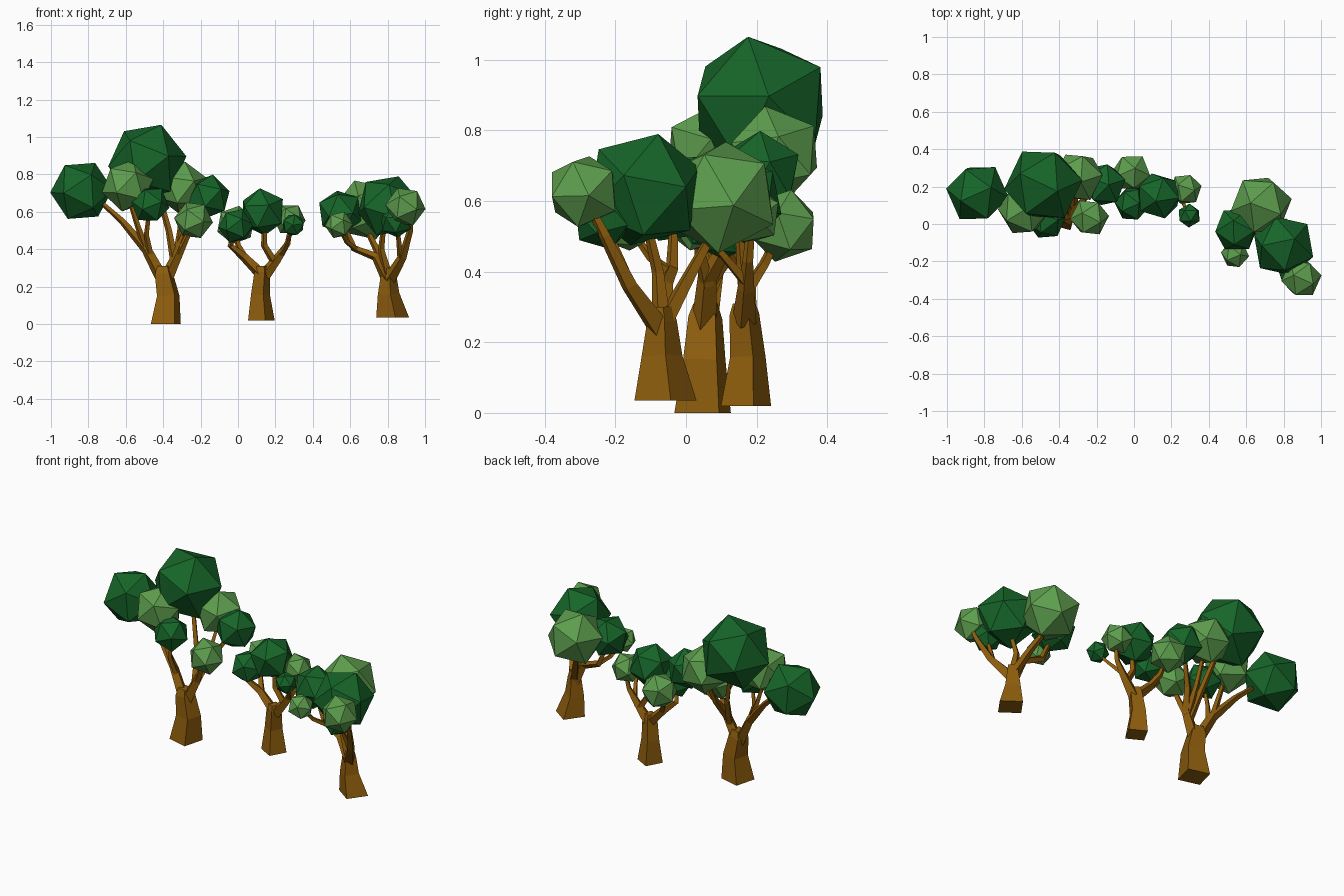
import bpy, bmesh, math, random
from mathutils import Vector, Matrix, Euler

random.seed(4)


def material(name, rgb):
    m = bpy.data.materials.new(name)
    m.diffuse_color = (*rgb, 1)
    return m


BARK = material("bark", (0.27, 0.11, 0.004))
DARK = material("dark_leaf", (0.008, 0.13, 0.022))
LIGHT = material("light_leaf", (0.11, 0.34, 0.075))


def finish(bm, name, mat):
    bmesh.ops.recalc_face_normals(bm, faces=bm.faces)
    me = bpy.data.meshes.new(name)
    bm.to_mesh(me)
    bm.free()
    me.materials.append(mat)
    bpy.context.collection.objects.link(bpy.data.objects.new(name, me))


# four-sided tapered limb through points (x, y, z, half extent)
def limb(bm, pts, turn=0.0):
    rings = []
    P = [Vector(p[:3]) for p in pts]
    shrink = math.cos(turn) + abs(math.sin(turn))
    for i, p in enumerate(P):
        d = (P[min(i + 1, len(P) - 1)] - P[max(i - 1, 0)]).normalized()
        if p.z < 0.1:
            d = Vector((0, 0, 1))
        side = Vector((0, 1, 0)).cross(d).normalized()
        up = d.cross(side)
        r = pts[i][3] * math.sqrt(2) / shrink
        ring = []
        for k in range(4):
            a = math.pi / 4 + k * math.pi / 2 + turn
            ring.append(bm.verts.new(p + side * r * math.cos(a) + up * r * math.sin(a)))
        rings.append(ring)
    for a, b in zip(rings, rings[1:]):
        for k in range(4):
            bm.faces.new((a[k], a[(k + 1) % 4], b[(k + 1) % 4], b[k]))
    bm.faces.new(rings[0][::-1])
    bm.faces.new(rings[-1])


def leaf_ball(name, x, y, z, r, mat):
    bm = bmesh.new()
    rot = Euler([random.uniform(0, 6.28) for _ in range(3)]).to_matrix().to_4x4()
    bmesh.ops.create_icosphere(bm, subdivisions=1, radius=r * 1.03,
                               matrix=Matrix.Translation((x, y, z)) @ rot)
    finish(bm, name, mat)


# first limb is the trunk, the rest are branches
def tree(name, limbs, balls, turn):
    bm = bmesh.new()
    for i, pts in enumerate(limbs):
        limb(bm, pts, turn if i == 0 else 0.5)
    finish(bm, name + "_trunk", BARK)
    for i, b in enumerate(balls):
        leaf_ball(f"{name}_foliage_{i + 1}", *b)


# large left tree
tree("large_tree", [
    [(-.386, .047, 0, .080), (-.373, .052, .15, .060), (-.397, .055, .27, .048), (-.397, .055, .31, .034)],
    [(-.405, .055, .24, .034), (-.49, .08, .40, .027), (-.62, .12, .55, .017), (-.72, .14, .64, .012)],
    [(-.485, .08, .38, .020), (-.535, .07, .52, .015), (-.58, .07, .66, .011)],
    [(-.385, .05, .24, .036), (-.32, .06, .38, .027), (-.28, .12, .49, .018), (-.20, .19, .62, .012)],
    [(-.32, .06, .36, .020), (-.28, .04, .45, .016), (-.24, .03, .53, .011)],
    [(-.34, .06, .33, .022), (-.37, .13, .50, .017), (-.44, .19, .75, .013)],
    [(-.33, .06, .36, .020), (-.31, .16, .50, .015), (-.30, .23, .65, .011)],
    [(-.47, .07, .37, .018), (-.49, .04, .48, .013), (-.475, .03, .60, .011)],
], [
    (-.837, .165, .712, .164, DARK), (-.485, .21, .87, .206, DARK),
    (-.59, .075, .74, .138, LIGHT), (-.47, .02, .64, .102, DARK),
    (-.30, .25, .73, .138, LIGHT), (-.16, .21, .68, .118, DARK),
    (-.238, .035, .555, .102, LIGHT),
], -0.26)

# small middle tree
tree("small_tree", [
    [(.125, .17, .02, .071), (.120, .175, .16, .050), (.13, .165, .28, .042), (.13, .165, .31, .032)],
    [(.12, .17, .27, .030), (.03, .175, .36, .023), (-.04, .15, .42, .016), (-.02, .12, .50, .011)],
    [(.14, .165, .26, .034), (.21, .17, .35, .024), (.265, .175, .43, .015), (.285, .185, .54, .011)],
    [(.195, .17, .33, .021), (.14, .16, .42, .017), (.14, .15, .55, .012)],
    [(.04, .175, .35, .019), (.0, .22, .42, .015), (-.01, .26, .50, .011)],
    [(.23, .17, .37, .016), (.265, .11, .44, .012), (.29, .05, .51, .009)],
], [
    (-.01, .108, .525, .094, DARK), (-.012, .275, .53, .103, LIGHT),
    (.13, .15, .60, .126, DARK), (.275, .185, .56, .086, LIGHT),
    (.295, .045, .53, .062, DARK),
], -0.5)

# right tree
tree("right_tree", [
    [(.827, -.058, .035, .088), (.805, -.068, .16, .058), (.805, -.068, .26, .042), (.805, -.07, .30, .032)],
    [(.80, -.065, .24, .034), (.735, -.06, .36, .023), (.62, -.04, .405, .018), (.56, -.035, .54, .011)],
    [(.81, -.075, .24, .034), (.88, -.16, .36, .023), (.92, -.23, .50, .016), (.925, -.27, .58, .011)],
    [(.80, -.07, .26, .026), (.765, -.08, .40, .017), (.78, -.11, .53, .012)],
    [(.80, -.06, .26, .026), (.745, .01, .39, .019), (.69, .07, .50, .013)],
    [(.63, -.045, .40, .015), (.58, -.10, .44, .012), (.545, -.15, .51, .009)],
    [(.87, -.15, .34, .017), (.86, -.19, .44, .013), (.85, -.23, .53, .010)],
], [
    (.547, -.03, .60, .120, DARK), (.68, .102, .61, .163, LIGHT),
    (.80, -.118, .632, .168, DARK), (.895, -.29, .627, .106, LIGHT),
    (.54, -.162, .53, .074, LIGHT), (.845, -.235, .55, .088, DARK),
], -0.62)
